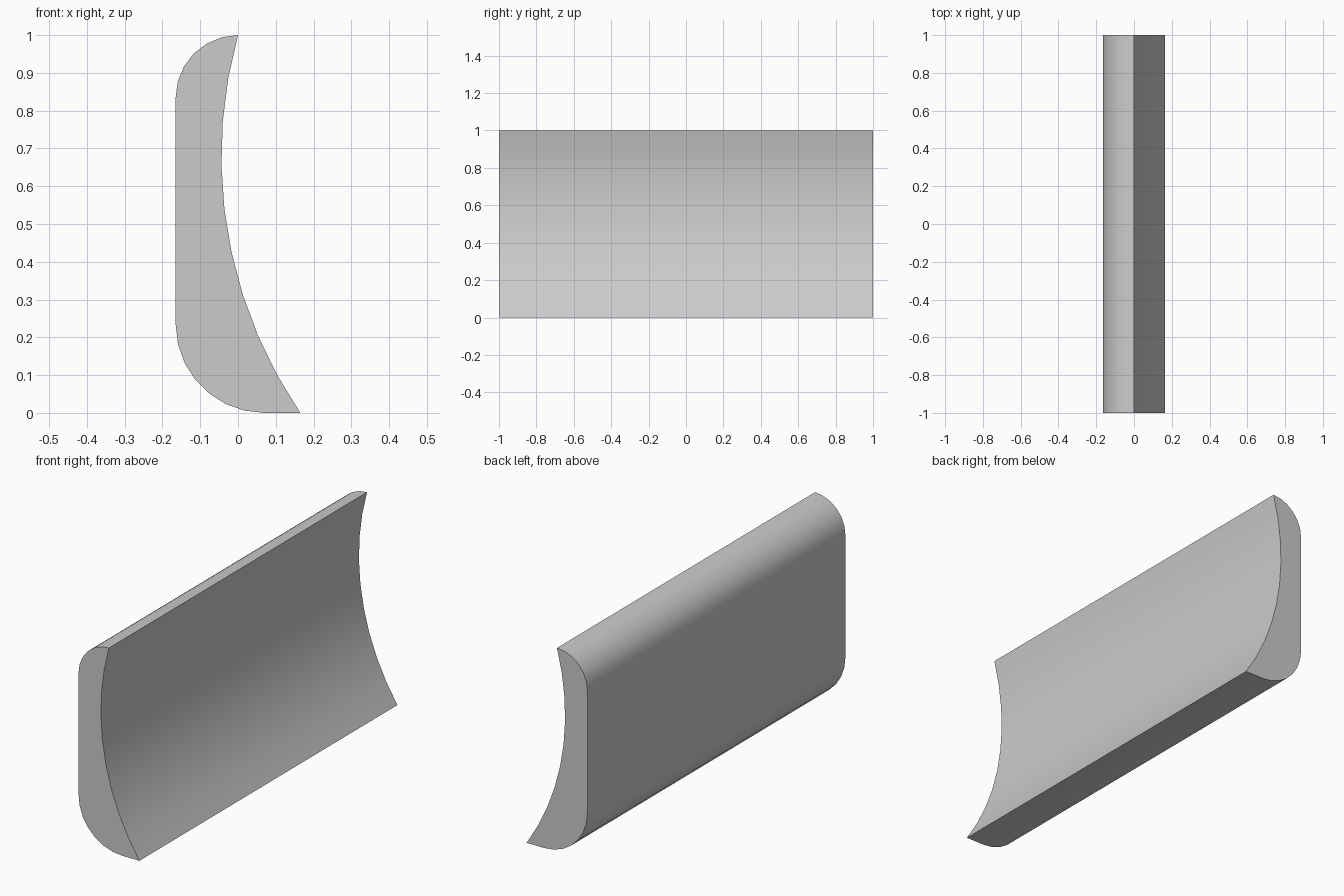
import bpy, bmesh, math

cube = bpy.data.objects.get("Cube")
if cube:
    bpy.data.objects.remove(cube, do_unlink=True)

grey = bpy.data.materials.new("light grey")
grey.use_nodes = True
colour = (0.6, 0.6, 0.6, 1.0)
grey.diffuse_color = colour
grey.node_tree.nodes["Principled BSDF"].inputs["Base Color"].default_value = colour


def arc(cx, cz, r, start, end, steps):
    """Points along a circular arc in the XZ plane, angles in degrees."""
    angles = [math.radians(start + (end - start) * i / steps) for i in range(steps + 1)]
    return [(cx + r * math.cos(a), cz + r * math.sin(a)) for a in angles]


# Cross-section: rounded back corners and a hollow front
profile = arc(0.0, 0.835, 0.165, 90, 180, 6)               # upper rounded corner
profile += arc(0.07, 0.235, 0.235, 180, 270, 7)            # lower rounded corner
profile += [(0.165, 0.0)]                                  # front lip
profile += arc(1.16, 0.678, 1.204, 214.3, 164.5, 9)[1:-1]  # concave face

# Extrude the section along Y
bm = bmesh.new()
section = bm.faces.new([bm.verts.new((x, -1.0, z)) for x, z in profile])
extruded = bmesh.ops.extrude_face_region(bm, geom=[section], use_keep_orig=True)
moved = [v for v in extruded["geom"] if isinstance(v, bmesh.types.BMVert)]
bmesh.ops.translate(bm, verts=moved, vec=(0, 2, 0))
bmesh.ops.recalc_face_normals(bm, faces=bm.faces)
mesh = bpy.data.meshes.new("curved_panel")
bm.to_mesh(mesh)
bm.free()

panel = bpy.data.objects.new("curved_panel", mesh)
bpy.context.collection.objects.link(panel)
mesh.materials.append(grey)

# Smooth curves with crisp ends and lips
bpy.ops.object.select_all(action="DESELECT")
panel.select_set(True)
bpy.context.view_layer.objects.active = panel
bpy.ops.object.shade_smooth_by_angle(angle=math.radians(30))
